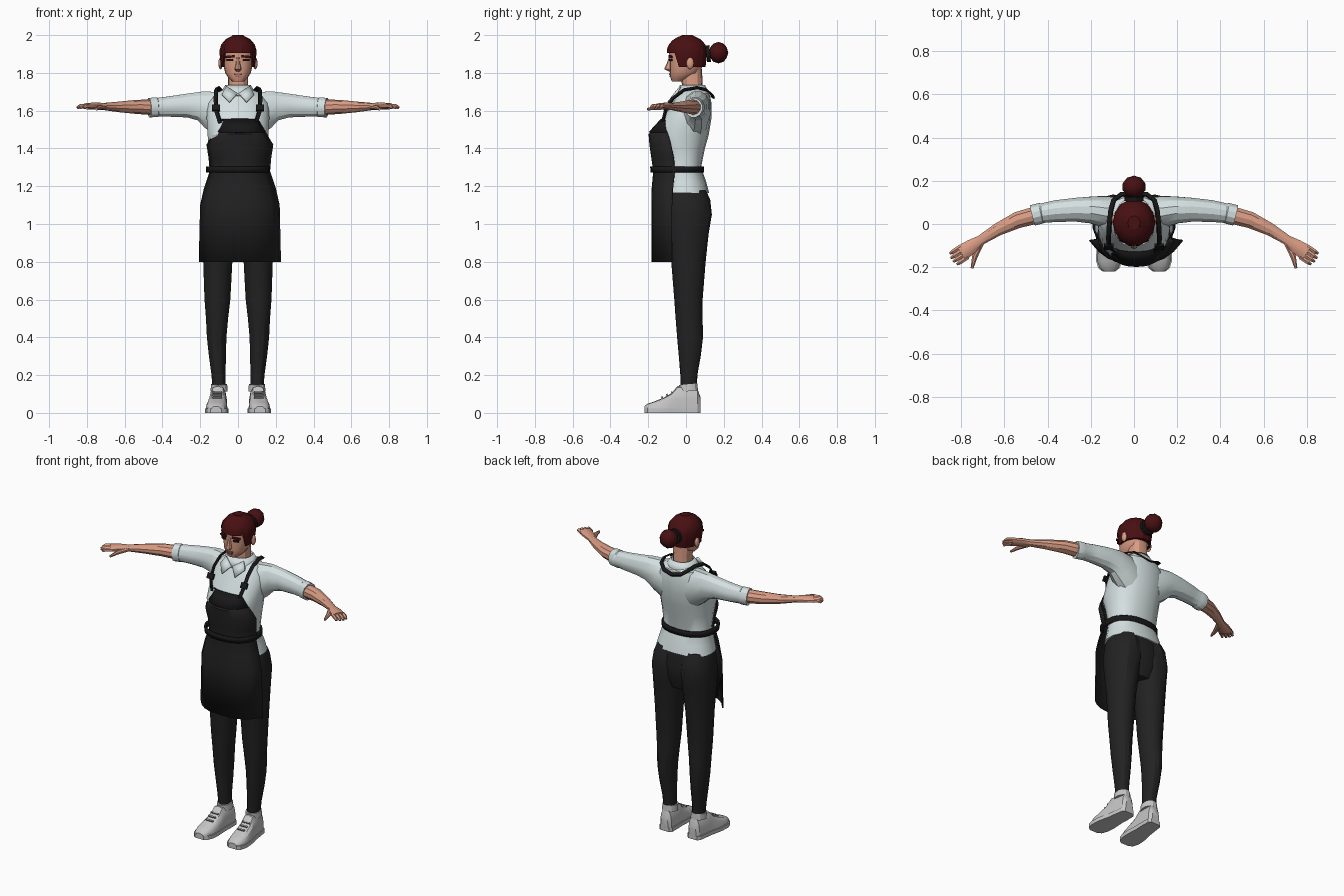
import bpy, bmesh
from math import sin, cos, pi, copysign
from mathutils import Vector

old = bpy.data.objects.get("Cube")
if old:
    bpy.data.objects.remove(old)


def material(name, *rgb):
    mat = bpy.data.materials.new(name)
    mat.use_nodes = True
    mat.diffuse_color = (*rgb, 1)
    mat.node_tree.nodes["Principled BSDF"].inputs["Base Color"].default_value = (*rgb, 1)
    return mat


SKIN = material("skin", .69, .33, .23)
LIPS = material("lips", .36, .13, .1)
HAIR = material("dark red hair", .065, .005, .006)
SHIRT = material("pale shirt", .66, .74, .74)
CLOTH = material("black cloth", .016, .016, .016)
STRAP = material("black strap", .009, .009, .01)
SHOE = material("grey shoe", .56, .56, .56)
LACE = material("lace grey", .36, .36, .36)
made = []


def finish(bm, name, mat, solid=0):
    bmesh.ops.recalc_face_normals(bm, faces=bm.faces)
    mesh = bpy.data.meshes.new(name)
    bm.to_mesh(mesh)
    bm.free()
    obj = bpy.data.objects.new(name, mesh)
    bpy.context.collection.objects.link(obj)
    mesh.materials.append(mat)
    if solid:
        mod = obj.modifiers.new("thickness", "SOLIDIFY")
        mod.thickness, mod.offset = solid, 0
    made.append(obj)
    return obj


def skin(name, rings, mat, closed=True, caps=True, solid=0):
    """Bridge rings of points into a surface."""
    bm = bmesh.new()
    grid = [[bm.verts.new(p) for p in ring] for ring in rings]
    count = len(grid[0])
    for low, high in zip(grid, grid[1:]):
        for i in range(count if closed else count - 1):
            j = (i + 1) % count
            bm.faces.new((low[i], low[j], high[j], high[i]))
    if closed and caps:
        bm.faces.new(grid[0])
        bm.faces.new(grid[-1])
    return finish(bm, name, mat, solid)


def loft(name, rows, mat, side=1, sides=16, power=2.3, caps=True, solid=0):
    """Horizontal rounded sections: height, centre x, half width, front y, back y."""
    def bulge(v):
        return copysign(abs(v) ** (2 / power), v)
    angles = [2 * pi * i / sides for i in range(sides)]
    rings = [[(side * (cx + half * bulge(sin(a))),
               (front + back) / 2 - (back - front) / 2 * bulge(cos(a)), z) for a in angles]
             for z, cx, half, front, back in rows]
    return skin(name, rings, mat, caps=caps, solid=solid)


def tube(name, rows, mat, side=1, sides=10, hub=None):
    """Sections across a path: x, y, z, half width, half thickness."""
    path = [Vector((side * r[0], r[1], r[2])) for r in rows]
    rings = []
    for i, p in enumerate(path):
        along = (path[min(i + 1, len(path) - 1)] - path[max(i - 1, 0)]).normalized()
        up = p - Vector(hub) if hub else Vector((0, 0, 1))
        across = along.cross(up).normalized()
        up = across.cross(along)
        rings.append([p + across * rows[i][3] * cos(2 * pi * (k + .5) / sides)
                      + up * rows[i][4] * sin(2 * pi * (k + .5) / sides) for k in range(sides)])
    return skin(name, rings, mat)


def box(name, place, size, mat, turn=(0, 0, 0)):
    bm = bmesh.new()
    bmesh.ops.create_cube(bm, size=1)
    bmesh.ops.scale(bm, vec=size, verts=bm.verts)
    obj = finish(bm, name, mat)
    obj.location, obj.rotation_euler = place, turn
    return obj


def ball(name, place, size, mat, detail=2):
    bm = bmesh.new()
    bmesh.ops.create_icosphere(bm, subdivisions=detail, radius=1)
    bmesh.ops.scale(bm, vec=size, verts=bm.verts)
    obj = finish(bm, name, mat)
    obj.location = place
    return obj


def sheet(name, rows, mat, columns=10):
    """Curved cloth panel: height, half width, middle y, edge y."""
    steps = [2 * i / columns - 1 for i in range(columns + 1)]
    skin(name, [[(.01 + half * t, mid + (edge - mid) * abs(t) ** 3, z) for t in steps]
                for z, half, mid, edge in rows], mat, closed=False, solid=.007)


# Head, neck and face
loft("neck", [(1.66, 0, .06, -.03, .095), (1.72, 0, .054, -.02, .088),
              (1.82, 0, .054, -.03, .085)], SKIN, sides=12)
loft("head", [(1.755, 0, .03, -.075, -.01), (1.775, 0, .052, -.083, .03),
              (1.8, 0, .068, -.086, .07), (1.84, 0, .077, -.087, .09),
              (1.88, 0, .081, -.088, .1), (1.93, 0, .08, -.09, .1),
              (1.97, 0, .055, -.06, .07)], SKIN)
loft("nose", [(1.808, 0, .01, -.092, -.07), (1.82, 0, .018, -.116, -.07),
              (1.85, 0, .011, -.102, -.07), (1.885, 0, .008, -.09, -.07)], SKIN, sides=8)
box("upper_lip", (0, -.086, 1.793), (.044, .009, .008), LIPS)
box("lower_lip", (0, -.084, 1.782), (.034, .009, .008), LIPS)

# Hair cap with a raised front hairline and ridged strands
columns, layers = 28, 7
strands = [[] for _ in range(layers + 1)]
for i in range(columns):
    a = 2 * pi * i / columns
    bottom = 1.905 if cos(a) > .5 else 1.83
    ridge = 1 + .035 * (i % 2)
    for k in range(layers + 1):
        z = bottom + (2 - bottom) * sin(max(k - 1, 0) / (layers - 1) * pi / 2)
        if z > 1.91:
            q = max(.08, 1 - ((z - 1.91) / .09) ** 2) ** .5
        else:
            q = 1 - 1.3 * (1.91 - z)
        q *= ridge if k else .8
        strands[k].append((.096 * q * sin(a), .006 - .107 * q * cos(a), z))
skin("hair", strands, HAIR)
ball("hair_bun", (0, .172, 1.907), (.055, .052, .057), HAIR)
tube("hair_band", [(0, .108, 1.9, .045, .045), (0, .128, 1.902, .047, .047)], STRAP, sides=12)

# Shirt body and collar
loft("shirt_body", [(1.165, 0, .182, -.13, .122), (1.22, 0, .168, -.125, .108),
                    (1.3, 0, .148, -.12, .08), (1.4, 0, .156, -.145, .1),
                    (1.47, 0, .163, -.175, .12), (1.56, 0, .168, -.125, .135),
                    (1.64, 0, .165, -.075, .135), (1.69, 0, .125, -.045, .125),
                    (1.715, 0, .072, -.028, .1)], SHIRT, sides=18)
loft("collar_band", [(1.68, 0, .1, -.06, .125), (1.735, 0, .064, -.028, .098)],
     SHIRT, caps=False, solid=.006)

# Trousers seat, apron and belt
loft("trouser_seat", [(.93, 0, .1, -.08, .09), (1, 0, .17, -.1, .115), (1.08, 0, .185, -.115, .125),
                      (1.19, 0, .166, -.115, .108)], CLOTH)
sheet("apron", [(.8, .215, -.18, -.075), (1.1, .208, -.18, -.075), (1.19, .187, -.178, -.07),
                (1.28, .157, -.17, -.06), (1.35, .163, -.18, -.065), (1.42, .174, -.19, -.08),
                (1.475, .14, -.195, -.095), (1.55, .092, -.125, -.11)], CLOTH)
sheet("bib_band", [(1.485, .135, -.194, -.102), (1.555, .094, -.13, -.114)], STRAP)
loft("belt", [(1.272, 0, .163, -.181, .088), (1.305, 0, .163, -.184, .09)],
     STRAP, sides=24, caps=False, solid=.012)

for label, s in (("left", 1), ("right", -1)):
    # Face details
    box(label + "_brow", (s * .044, -.082, 1.886), (.05, .009, .012), HAIR, (0, s * .1, s * .3))
    box(label + "_eye", (s * .043, -.081, 1.868), (.034, .009, .012), STRAP, (0, 0, s * .3))
    ball(label + "_ear", (s * .092, .022, 1.85), (.012, .02, .032), SKIN)

    # Collar flap
    skin(label + "_collar_flap", [[(s * .062, -.03, 1.728), (s * .085, -.052, 1.685)],
                                  [(s * .004, -.06, 1.69), (s * .045, -.095, 1.645)]],
         SHIRT, closed=False, solid=.008)

    # Sleeve, forearm and hand
    tube(label + "_sleeve", [(.08, .045, 1.58, .08, .12), (.14, .058, 1.605, .074, .104),
                             (.2, .065, 1.625, .064, .08), (.27, .066, 1.627, .057, .065),
                             (.36, .06, 1.622, .052, .056), (.425, .05, 1.618, .047, .051),
                             (.43, .05, 1.618, .05, .054), (.47, .04, 1.616, .05, .053)],
         SHIRT, s, 12)
    tube(label + "_forearm", [(.44, .045, 1.618, .043, .042), (.54, .018, 1.62, .04, .037),
                              (.63, -.025, 1.62, .031, .028), (.71, -.075, 1.622, .024, .019),
                              (.75, -.102, 1.624, .034, .019), (.8, -.136, 1.624, .04, .017)],
         SKIN, s)
    for n in range(4):
        off = (n - 1.5) * .02
        x, y, reach = .785 + .55 * off, -.128 + .83 * off, .06 + .008 * (n in (1, 2))
        tube(f"{label}_finger_{n + 1}",
             [(x, y, 1.625, .011, .011), (x + .6 * reach, y - .4 * reach, 1.624, .011, .011),
              (x + .83 * reach, y - .55 * reach, 1.615, .007, .007)], SKIN, s, 6)
    tube(label + "_thumb", [(.705, -.085, 1.62, .014, .013), (.737, -.15, 1.615, .014, .012),
                            (.75, -.205, 1.608, .007, .007)], SKIN, s, 8)

    # Apron strap and buckle
    tube(label + "_strap", [(.095, -.125, 1.535, .014, .006), (.115, -.108, 1.6, .015, .006),
                            (.118, -.07, 1.665, .015, .006), (.115, -.01, 1.71, .015, .006),
                            (.108, .06, 1.722, .015, .006), (.095, .11, 1.71, .015, .006),
                            (.06, .137, 1.685, .015, .006), (0, .142, 1.67, .015, .006)],
         STRAP, s, 4, hub=(0, .03, 1.5))
    box(label + "_buckle", (s * .117, -.105, 1.615), (.042, .014, .035), STRAP, (-.5, 0, 0))

    # Trouser leg
    loft(label + "_trouser_leg", [(.12, .1, .036, -.027, .058), (.2, .103, .038, -.03, .06),
                                  (.3, .109, .046, -.038, .078), (.4, .113, .053, -.047, .09),
                                  (.5, .111, .06, -.055, .088), (.6, .109, .07, -.062, .088),
                                  (.8, .107, .079, -.078, .104), (.95, .1, .094, -.1, .12),
                                  (1.05, .097, .098, -.112, .137), (1.13, .095, .088, -.11, .128),
                                  (1.18, .09, .075, -.1, .105)], CLOTH, s, 14, 2.1)

    # Shoe: flat-bottomed arches from heel to toe
    arches = [(.076, .098, .026, .085), (.06, .098, .04, .128), (0, .102, .045, .14),
              (-.045, .106, .047, .142), (-.075, .109, .052, .105), (-.12, .112, .057, .08),
              (-.17, .115, .056, .06), (-.205, .116, .044, .048), (-.22, .116, .024, .035)]
    turns = [pi * i / 8 for i in range(9)]
    skin(label + "_shoe", [[(s * (cx + half * copysign(abs(cos(a)) ** .6, cos(a))), y,
                             .012 + (high - .012) * sin(a) ** .8) for a in turns]
                           for y, cx, half, high in arches], SHOE)
    skin(label + "_sole", [[(s * (cx + k * (half + .005)), y, z)
                            for k, z in ((-1, 0), (1, 0), (1, .024), (-1, .024))]
                           for y, cx, half, high in arches], SHOE)
    tube(label + "_ankle_cuff", [(.1, .015, .115, .047, .05), (.1, .012, .152, .044, .05)],
         SHOE, s, 12, hub=(0, -9, .1))
    for n in range(3):
        box(f"{label}_lace_{n + 1}", (s * .11, -.075 - .026 * n, .109 - .013 * n),
            (.05, .009, .009), LACE, (.5, 0, 0))

# Smooth shading with crisp folds
bpy.ops.object.select_all(action="DESELECT")
for obj in made:
    obj.select_set(True)
bpy.context.view_layer.objects.active = made[0]
bpy.ops.object.shade_smooth_by_angle(angle=.5)
